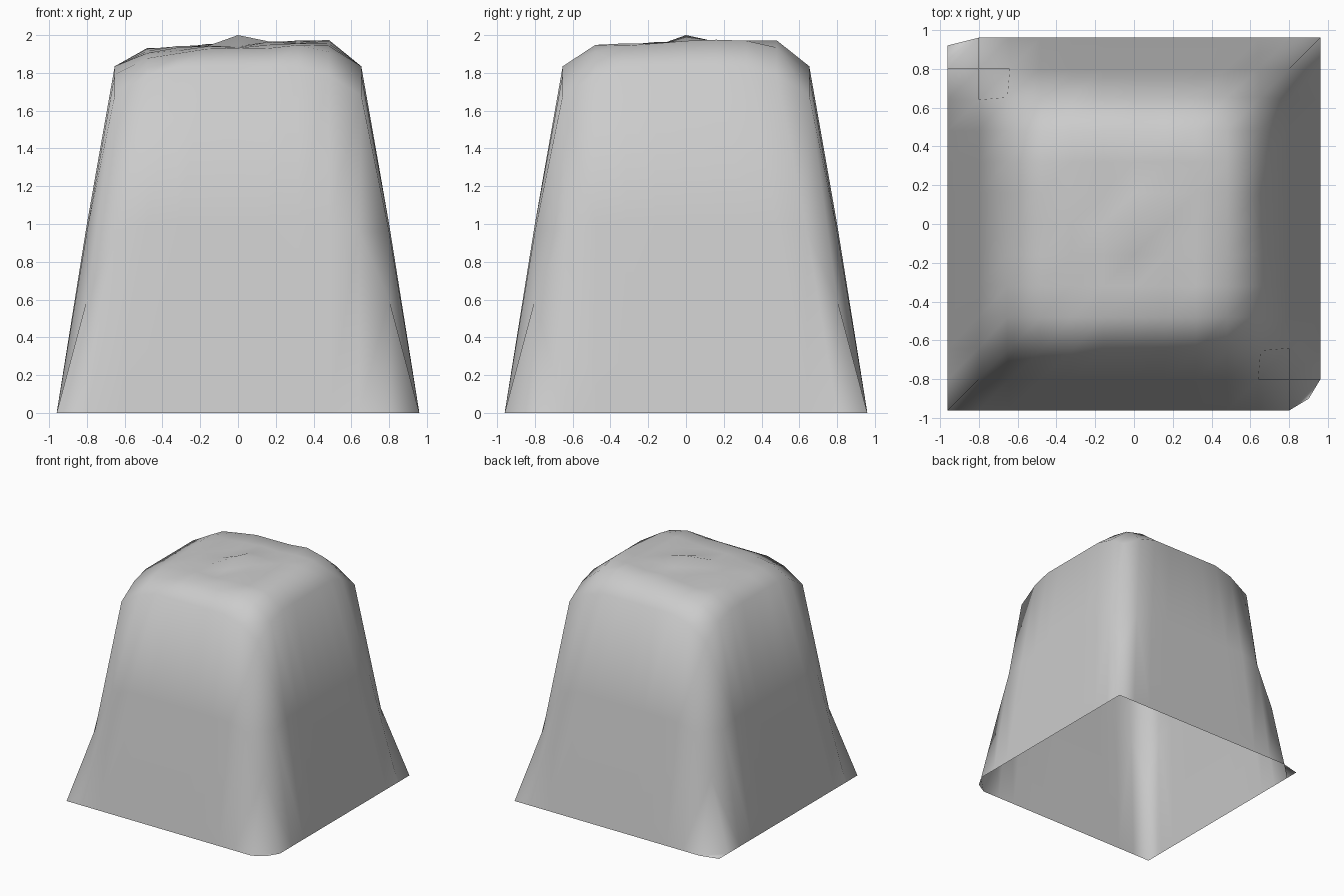
import bpy
import math

if "Cube" in bpy.data.objects:
    bpy.data.objects.remove(bpy.data.objects["Cube"])

N, STEP = 6, 0.16  # the block is a 12 x 12 grid pulled up into a plateau

# Height for each ring (side middle, near the corner, exact corner)
RING = {6: (0.0, 0.0, 0.0), 5: (1.0, 0.96, 0.6), 4: (1.835, 1.79, 1.68)}


def height(i, j):
    ring, other = max(abs(i), abs(j)), min(abs(i), abs(j))
    if ring in RING:
        middle, near, corner = RING[ring]
        return corner if other == ring else near if other == ring - 1 else middle
    # Uneven plateau, highest in the centre and towards the back right
    x, y = i / 3, j / 3
    z = 1.955 + 0.022 * x + 0.012 * y - 0.012 * (x * x + y * y)
    z += 0.008 * math.sin(2.3 * i + 1.1 * j)
    if i == 0 and j == 0:
        z = 2.0
    return z - (0.025 if abs(i) == 3 and abs(j) == 3 else 0)


# Two base corners are pulled in
MOVED = {(-6, 6): (-0.96, 0.92), (6, -6): (0.90, -0.90)}

verts, faces = [], []
for j in range(-N, N + 1):
    for i in range(-N, N + 1):
        x, y = MOVED.get((i, j), (i * STEP, j * STEP))
        if max(abs(i), abs(j)) == 4:  # shoulder leans slightly outwards
            x *= 1.02 if abs(i) == 4 else 1
            y *= 1.02 if abs(j) == 4 else 1
        verts.append((x, y, height(i, j)))

# Open-bottomed skin, every cell split along the same diagonal
W = 2 * N + 1
for r in range(W - 1):
    for c in range(W - 1):
        a = r * W + c
        faces += [(a, a + 1, a + W + 1), (a, a + W + 1, a + W)]

mesh = bpy.data.meshes.new("rock_block")
mesh.from_pydata(verts, [], faces)
mesh.polygons.foreach_set("use_smooth", [True] * len(faces))
mesh.update()
block = bpy.data.objects.new("rock_block", mesh)
bpy.context.collection.objects.link(block)
